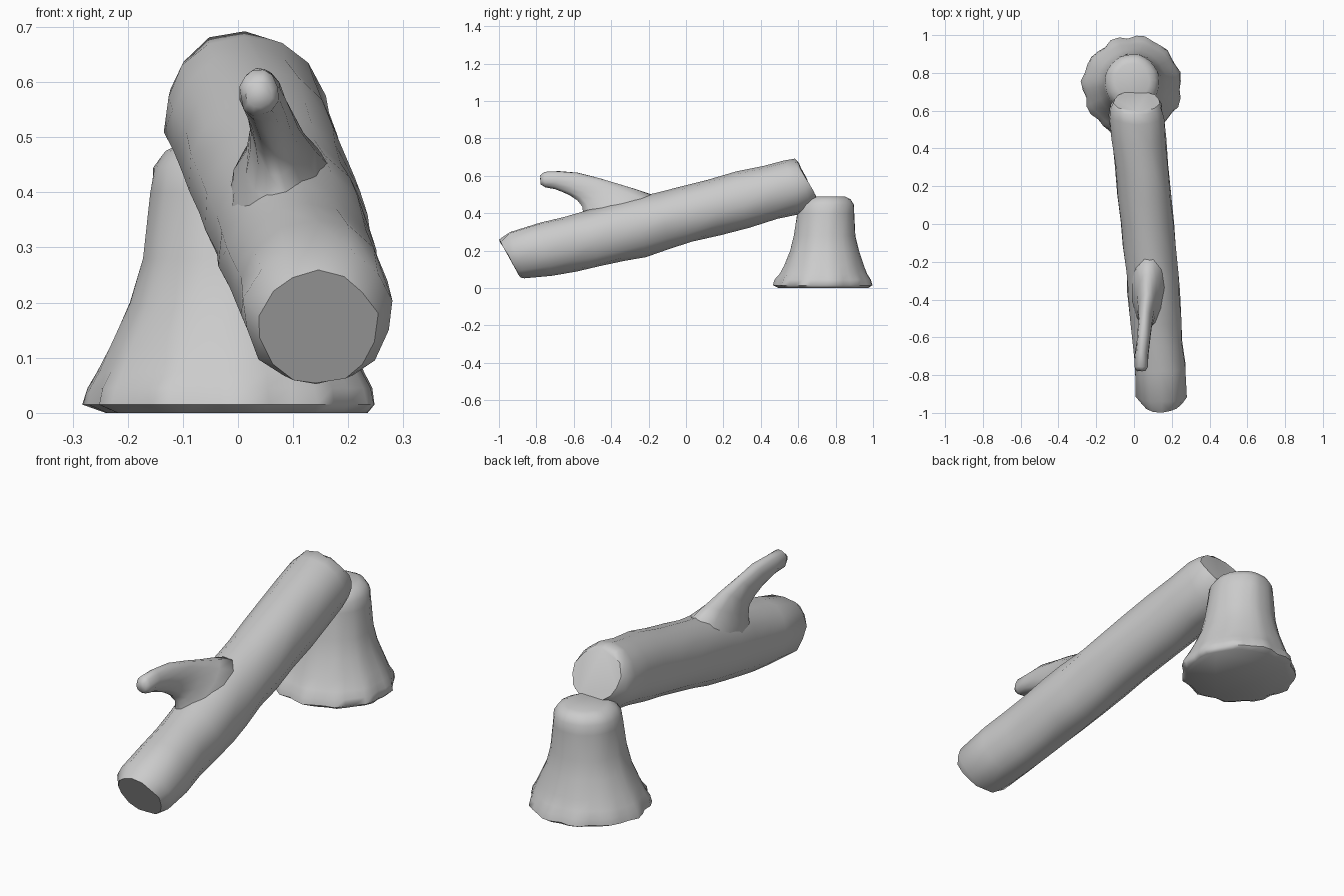
import bpy, bmesh, math, random

random.seed(4)


def tube(name, rings, n, jitter=0.003, lobes=None, angle=40):
    """Skin rings of (x, y, z, rx, r2, shear). r2 is vertical, sheared along y;
    with lobes given, rings lie flat instead and r2 runs along y."""
    bm = bmesh.new()
    loops = []
    k = 1 / math.cos(math.pi / n)
    for x, y, z, rx, r2, s in rings:
        loop = []
        for i in range(n):
            a = 2 * math.pi * (i + 0.5) / n
            c, d = math.cos(a) * k, math.sin(a) * k
            j = [random.uniform(-jitter, jitter) for _ in range(3)]
            if lobes:
                f = 1 + s * lobes[i]
                p = (x + rx * c * f + j[0], y + r2 * d * f + j[1], z)
            else:
                p = (x + rx * c + j[0], y + s * d + j[1], z + r2 * d + j[2])
            loop.append(bm.verts.new(p))
        loops.append(loop)
    for lo, hi in zip(loops, loops[1:]):
        for i in range(n):
            q = (i + 1) % n
            bm.faces.new((lo[i], lo[q], hi[q], hi[i]))
    bm.faces.new(loops[0])
    bm.faces.new(loops[-1])
    bmesh.ops.recalc_face_normals(bm, faces=bm.faces)
    mesh = bpy.data.meshes.new(name)
    bm.to_mesh(mesh)
    bm.free()
    ob = bpy.data.objects.new(name, mesh)
    bpy.context.collection.objects.link(ob)
    bpy.ops.object.select_all(action='DESELECT')
    ob.select_set(True)
    bpy.context.view_layer.objects.active = ob
    bpy.ops.object.shade_smooth_by_angle(angle=math.radians(angle))
    return ob


# Stump: flared trunk with a knobbly root edge
N = 36
root_lobes = [math.sin(2 * math.pi * i * 11 / N) * 0.7 + random.uniform(-0.4, 0.4)
              for i in range(N)]
tube("stump", [
    (0.00, 0.735, 0.000, 0.235, 0.235, 0.03),
    (-0.01, 0.733, 0.015, 0.260, 0.258, 0.045),
    (-0.01, 0.733, 0.045, 0.255, 0.252, 0.04),
    (-0.01, 0.735, 0.075, 0.240, 0.232, 0.02),
    (-0.01, 0.737, 0.120, 0.220, 0.212, 0.01),
    (-0.01, 0.740, 0.200, 0.183, 0.183, 0.01),
    (-0.01, 0.742, 0.280, 0.162, 0.164, 0.01),
    (-0.01, 0.747, 0.400, 0.147, 0.153, 0.005),
    (-0.01, 0.750, 0.445, 0.143, 0.148, 0.0),
    (-0.01, 0.753, 0.475, 0.122, 0.126, 0.0),
    (-0.01, 0.755, 0.490, 0.090, 0.095, 0.0),
], N, 0.002, root_lobes, 60)

# Fallen log: leaning on the stump, with slanted cut ends
tube("fallen_log", [
    (0.145, -0.940, 0.155, 0.105, 0.100, -0.058),
    (0.145, -0.905, 0.178, 0.132, 0.122, -0.040),
    (0.137, -0.750, 0.208, 0.134, 0.142, -0.035),
    (0.125, -0.620, 0.236, 0.132, 0.143, -0.035),
    (0.115, -0.500, 0.265, 0.135, 0.146, -0.035),
    (0.105, -0.370, 0.297, 0.137, 0.150, -0.035),
    (0.095, -0.250, 0.325, 0.136, 0.152, -0.035),
    (0.080, -0.120, 0.362, 0.137, 0.147, -0.035),
    (0.070, 0.000, 0.393, 0.138, 0.144, -0.035),
    (0.055, 0.150, 0.432, 0.140, 0.144, -0.035),
    (0.043, 0.300, 0.472, 0.141, 0.144, -0.035),
    (0.025, 0.450, 0.512, 0.143, 0.142, -0.035),
    (0.012, 0.570, 0.542, 0.143, 0.140, -0.040),
    (0.010, 0.625, 0.562, 0.135, 0.124, -0.045),
    (0.015, 0.650, 0.575, 0.120, 0.100, -0.053),
], 14, 0.005)

# Broken branch: flares out where it joins the log
tube("branch_stub", [
    (0.037, -0.778, 0.580, 0.022, 0.023, 0.000),
    (0.037, -0.755, 0.580, 0.034, 0.041, 0.000),
    (0.040, -0.690, 0.577, 0.034, 0.048, 0.010),
    (0.050, -0.600, 0.556, 0.034, 0.060, 0.020),
    (0.060, -0.520, 0.528, 0.036, 0.060, 0.060),
    (0.068, -0.460, 0.496, 0.044, 0.064, 0.090),
    (0.075, -0.410, 0.455, 0.062, 0.075, 0.140),
    (0.080, -0.370, 0.420, 0.090, 0.080, 0.180),
    (0.080, -0.340, 0.360, 0.095, 0.070, 0.170),
], 12, 0.003, None, 60)
